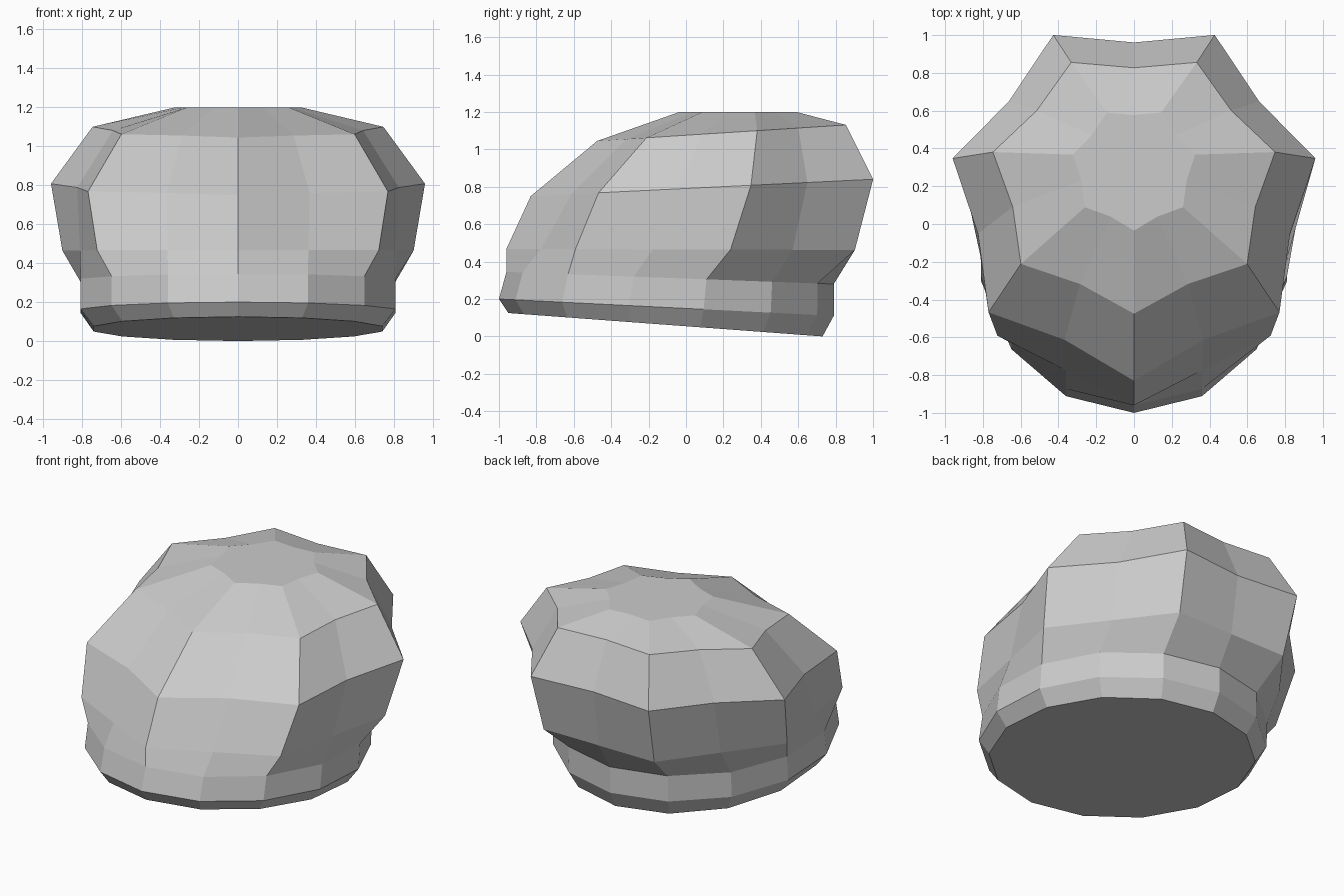
import bpy
import bmesh
from math import sin, cos, pi

cube = bpy.data.objects.get("Cube")
if cube:
    bpy.data.objects.remove(cube, do_unlink=True)

SIDES = 14  # seven pleats, each with a ridge and a groove

# Rings from the band to the crown:
# centre y, x radius, y radius, groove factor, z at the front, z at the back
RINGS = [
    (-0.11, 0.76, 0.84, 1.0, 0.125, 0.0),
    (-0.105, 0.83, 0.895, 1.0, 0.2, 0.11),
    (-0.085, 0.83, 0.875, 1.0, 0.345, 0.28),
    (0.02, 0.925, 0.98, 0.9, 0.468, 0.462),
    (0.133, 0.985, 0.963, 0.86, 0.75, 0.845),
    (0.225, 0.766, 0.7, 0.86, 1.045, 1.135),
    (0.294, 0.332, 0.329, 0.86, 1.2, 1.2),
]


def add_ring(bm, centre, rx, ry, groove, z_front, z_back):
    """One tilted ring; odd vertices are pulled in to make the grooves."""
    ring = []
    for k in range(SIDES):
        a = 2 * pi * k / SIDES
        f = groove if k % 2 else 1.0
        along = (1 - f * cos(a)) / 2
        z = z_front + (z_back - z_front) * along
        ring.append(bm.verts.new((f * rx * sin(a), centre - f * ry * cos(a), z)))
    return ring


# Colour
grey = bpy.data.materials.new("light grey")
grey.use_nodes = True
colour = (0.6, 0.6, 0.6, 1.0)
grey.diffuse_color = colour
grey.node_tree.nodes["Principled BSDF"].inputs["Base Color"].default_value = colour

# Pleated cap lofted through the rings, closed at both ends
bm = bmesh.new()
rings = [add_ring(bm, *r) for r in RINGS]
for low, high in zip(rings, rings[1:]):
    for k in range(SIDES):
        n = (k + 1) % SIDES
        bm.faces.new((low[k], low[n], high[n], high[k]))
bm.faces.new(rings[0][::-1])
bm.faces.new(rings[-1])
bmesh.ops.recalc_face_normals(bm, faces=bm.faces)

mesh = bpy.data.meshes.new("pleated_cap")
bm.to_mesh(mesh)
bm.free()
mesh.materials.append(grey)
cap = bpy.data.objects.new("pleated_cap", mesh)
bpy.context.collection.objects.link(cap)
